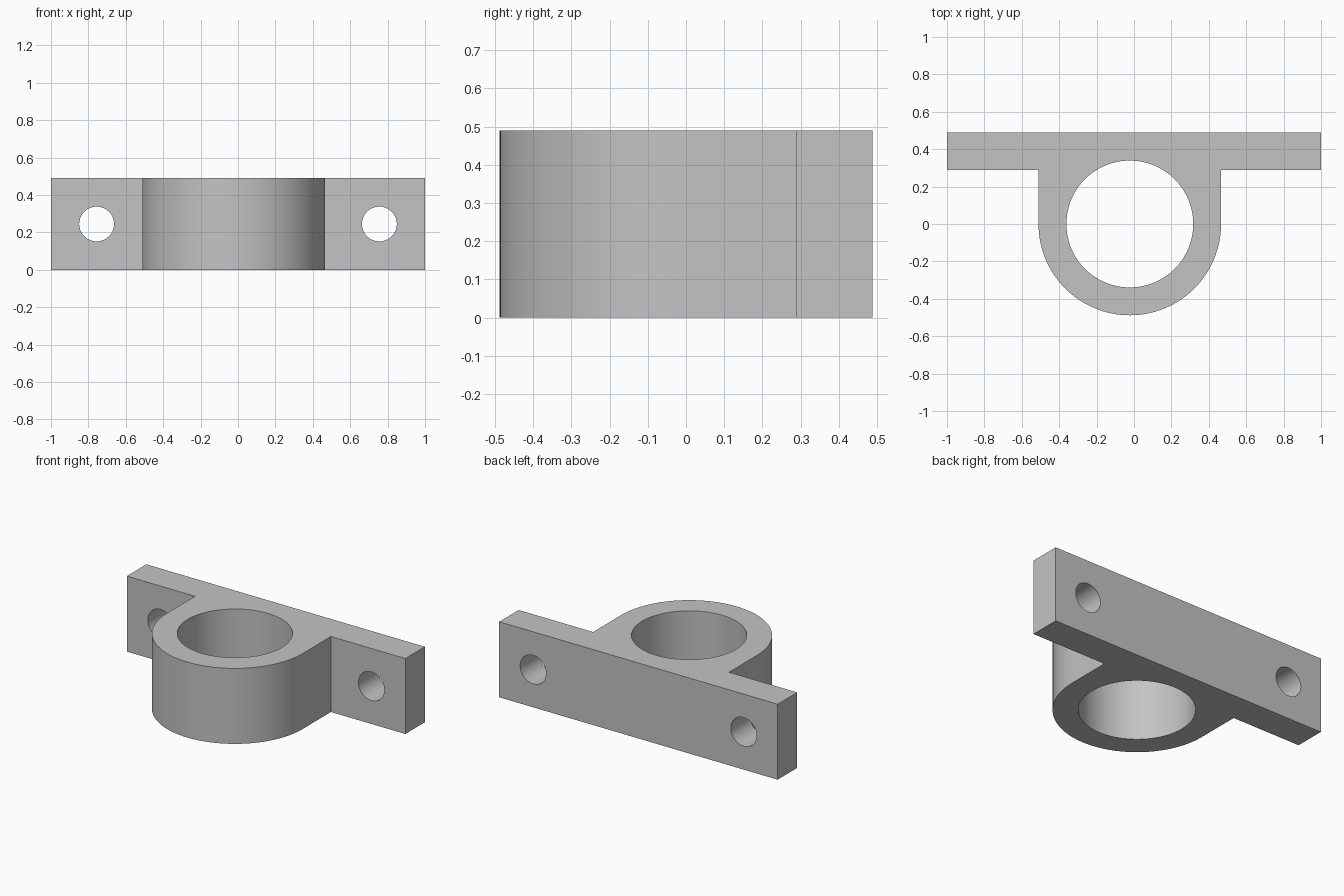
import bpy, bmesh, math
from mathutils import Matrix

HEIGHT = 0.49
BACK, STEP = 0.488, 0.288        # back face and front face of the mounting bar
RING_X, OUTER, BORE = -0.0225, 0.488, 0.339
BOLT_X, BOLT_R = 0.756, 0.093

cube = bpy.data.objects.get("Cube")
if cube:
    bpy.data.objects.remove(cube, do_unlink=True)

grey = bpy.data.materials.new("plain grey")
grey.use_nodes = True
colour = (0.55, 0.55, 0.55, 1)
grey.diffuse_color = colour
grey.node_tree.nodes["Principled BSDF"].inputs["Base Color"].default_value = colour


def make_object(name, bm):
    bmesh.ops.recalc_face_normals(bm, faces=bm.faces[:])
    mesh = bpy.data.meshes.new(name)
    bm.to_mesh(mesh)
    bm.free()
    mesh.materials.append(grey)
    obj = bpy.data.objects.new(name, mesh)
    bpy.context.collection.objects.link(obj)
    return obj


def cylinder(name, radius, depth, matrix, sides):
    bm = bmesh.new()
    bmesh.ops.create_cone(bm, cap_ends=True, segments=sides, radius1=radius,
                          radius2=radius, depth=depth, matrix=matrix)
    return make_object(name, bm)


# Bracket body: bar with a rounded housing, extruded upwards
outline = [(RING_X + OUTER, STEP), (1, STEP), (1, BACK), (-1, BACK),
           (-1, STEP), (RING_X - OUTER, STEP)]
steps = 64
for i in range(steps + 1):
    a = math.pi * (1 + i / steps)
    outline.append((RING_X + OUTER * math.cos(a), OUTER * math.sin(a)))
bm = bmesh.new()
base = bm.faces.new([bm.verts.new((x, y, 0)) for x, y in outline])
top = bmesh.ops.extrude_face_region(bm, geom=[base])["geom"]
bmesh.ops.translate(bm, vec=(0, 0, HEIGHT),
                    verts=[v for v in top if isinstance(v, bmesh.types.BMVert)])
bracket = make_object("clamp_bracket", bm)

# Cutters: main bore and the two bolt holes
cutters = [cylinder("bore_cutter", BORE, 2, Matrix.Translation((RING_X, 0, 0)), 128)]
for side, sign in (("left", 1), ("right", -1)):
    place = Matrix.Translation((sign * BOLT_X, (BACK + STEP) / 2, HEIGHT / 2))
    cutters.append(cylinder(side + "_bolt_cutter", BOLT_R, 0.6,
                            place @ Matrix.Rotation(math.pi / 2, 4, "X"), 64))

bpy.ops.object.select_all(action="DESELECT")
bracket.select_set(True)
bpy.context.view_layer.objects.active = bracket
for cutter in cutters:
    cutter.hide_render = True
    cut = bracket.modifiers.new(cutter.name, "BOOLEAN")
    cut.operation, cut.solver, cut.object = "DIFFERENCE", "EXACT", cutter
    bpy.ops.object.modifier_apply(modifier=cut.name)
    bpy.data.objects.remove(cutter, do_unlink=True)

bpy.ops.object.shade_smooth_by_angle(angle=math.radians(30))
